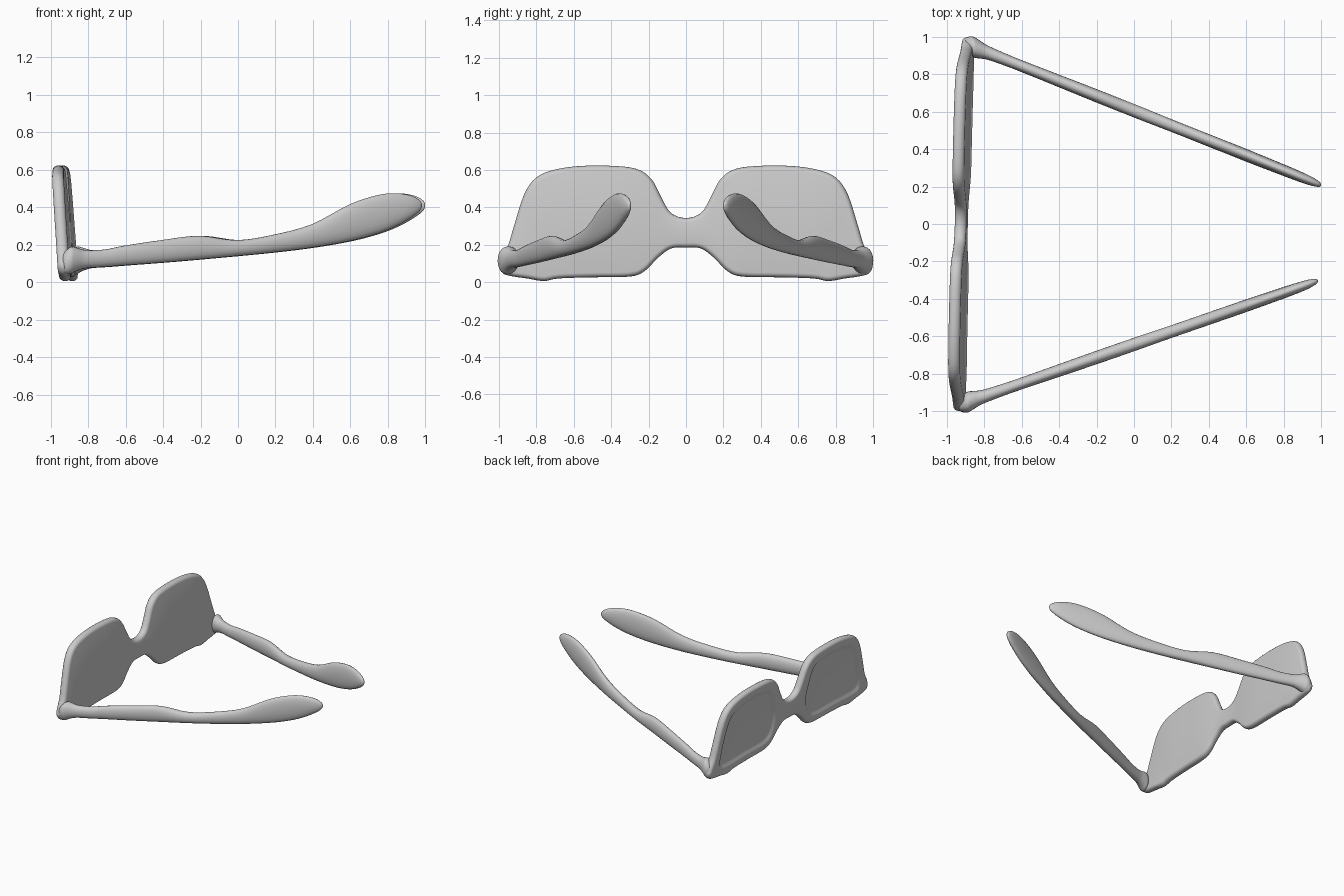
import bpy, bmesh, math
from mathutils import Vector

if "Cube" in bpy.data.objects:
    bpy.data.objects.remove(bpy.data.objects["Cube"])

grey = bpy.data.materials.new("light grey")
grey.diffuse_color = (0.6, 0.6, 0.6, 1)
grey.use_nodes = True
grey.node_tree.nodes["Principled BSDF"].inputs["Base Color"].default_value = grey.diffuse_color


def finish(bm, name):
    bmesh.ops.recalc_face_normals(bm, faces=bm.faces)
    me = bpy.data.meshes.new(name)
    bm.to_mesh(me)
    bm.free()
    me.materials.append(grey)
    ob = bpy.data.objects.new(name, me)
    bpy.context.collection.objects.link(ob)
    bpy.ops.object.select_all(action='DESELECT')
    ob.select_set(True)
    bpy.context.view_layer.objects.active = ob
    bpy.ops.object.shade_smooth_by_angle(angle=math.radians(50))
    return ob


def spline(p0, p1, p2, p3, t):
    return 0.5 * (2 * p1 + (p2 - p0) * t + (2 * p0 - 5 * p1 + 4 * p2 - p3) * t * t
                  + (3 * p1 - p0 - 3 * p2 + p3) * t ** 3)


def smooth_loop(pts, n):
    k = len(pts)
    return [spline(pts[i - 1], pts[i], pts[(i + 1) % k], pts[(i + 2) % k], j / n)
            for i in range(k) for j in range(n)]


def inset(pts, d):
    # moves a counter-clockwise loop inwards
    k = len(pts)
    out = []
    for i, p in enumerate(pts):
        t = (pts[(i + 1) % k] - pts[i - 1]).normalized()
        out.append(p + Vector((-t.y, t.x)) * d)
    return out


def add_loop(bm, pts, depth):
    # the front leans a little in height and in width
    vs = []
    for p in pts:
        x = -0.905 - 0.07 * (p.y - 0.03) + 0.024 * p.x
        vs.append(bm.verts.new((x + depth, p.x, p.y)))
    return vs


def bridge(bm, a, b):
    k = len(a)
    for i in range(k):
        bm.faces.new((a[i], a[(i + 1) % k], b[(i + 1) % k], b[i]))


def loop_edges(bm, vs):
    k = len(vs)
    return [bm.edges.get((vs[i], vs[(i + 1) % k])) or bm.edges.new((vs[i], vs[(i + 1) % k]))
            for i in range(k)]


# Front frame: rounded plate outline as (y, z), mirrored across the bridge
half = [(0, .185), (.08, .18), (.15, .13), (.22, .06), (.3, .03), (.5, .026), (.68, .02),
        (.76, .006), (.85, .02), (.92, .03), (.975, .045), (.998, .085), (.985, .13),
        (.95, .2), (.92, .3), (.865, .47), (.8, .56), (.7, .602), (.55, .622), (.36, .62),
        (.25, .6), (.18, .545), (.13, .45), (.08, .37), (0, .343)]
half = [Vector(p) for p in half]
outline = half + [Vector((-p.x, p.y)) for p in reversed(half[1:-1])]
outline = smooth_loop(outline, 4)

bm = bmesh.new()
R, H = 0.025, 0.031
rings = []
for k in range(9):
    a = math.pi * k / 8 - math.pi / 2
    rings.append(add_loop(bm, inset(outline, R * (1 - math.cos(a))), H * math.sin(a)))
for a, b in zip(rings, rings[1:]):
    bridge(bm, a, b)
bmesh.ops.triangle_fill(bm, use_beauty=True, edges=loop_edges(bm, rings[-1]))

# Shallow lens recesses on the outer side
lens = [(.3, .085), (.55, .08), (.8, .075), (.88, .11), (.87, .24), (.81, .43), (.74, .515),
        (.58, .555), (.36, .553), (.26, .51), (.21, .4), (.18, .28), (.21, .15)]
edges = loop_edges(bm, rings[0])
for s in (1, -1):
    pts = smooth_loop([Vector(p) for p in lens], 4)
    if s < 0:
        pts = [Vector((-p.x, p.y)) for p in reversed(pts)]
    steps = [add_loop(bm, inset(pts, d), -H + z)
             for d, z in ((0, 0), (.01, .003), (.025, .012), (.04, .016))]
    for a, b in zip(steps, steps[1:]):
        bridge(bm, a, b)
    bmesh.ops.triangle_fill(bm, use_beauty=True, edges=loop_edges(bm, steps[-1]))
    edges += loop_edges(bm, steps[0])
bmesh.ops.triangle_fill(bm, use_beauty=True, edges=edges)
finish(bm, "front_frame")

# Temples: x, bottom z, top z, half width
stations = [(-.925, .06, .14, .02), (-.91, .045, .165, .04), (-.88, .045, .19, .055),
            (-.85, .06, .185, .05), (-.8, .075, .172, .038), (-.7, .082, .175, .033),
            (-.6, .09, .195, .032), (-.4, .105, .225, .034), (-.2, .122, .248, .036),
            (0, .14, .225, .036), (.2, .16, .255, .034), (.4, .185, .31, .034),
            (.6, .22, .415, .034), (.75, .26, .465, .032), (.85, .30, .475, .03),
            (.93, .345, .462, .025), (.975, .38, .438, .015), (.988, .405, .417, .004)]
stations = [Vector(s) for s in stations]


def temple(name, y0, slope, shift):
    bm = bmesh.new()
    padded = [stations[0]] + stations + [stations[-1]]
    path = [spline(*padded[i:i + 4], j / 4) for i in range(len(stations) - 1) for j in range(4)]
    path.append(stations[-1])
    prev = None
    for x, lo, hi, w in path:
        x += shift * (1 - x) / 2 if x < 0 else shift / 2
        ring = []
        for k in range(20):
            a = math.tau * k / 20
            c, s = math.cos(a), math.sin(a)
            y = y0 + slope * (x + 0.8) + w * math.copysign(abs(c) ** 0.85, c)
            ring.append(bm.verts.new((x, y, (lo + hi) / 2 + (hi - lo) / 2 * s)))
        if prev:
            bridge(bm, prev, ring)
        else:
            bm.faces.new(ring)
        prev = ring
    bm.faces.new(prev)
    finish(bm, name)


temple("temple_near", -0.92, 0.346, -0.012)
temple("temple_far", 0.922, -0.397, 0.022)
